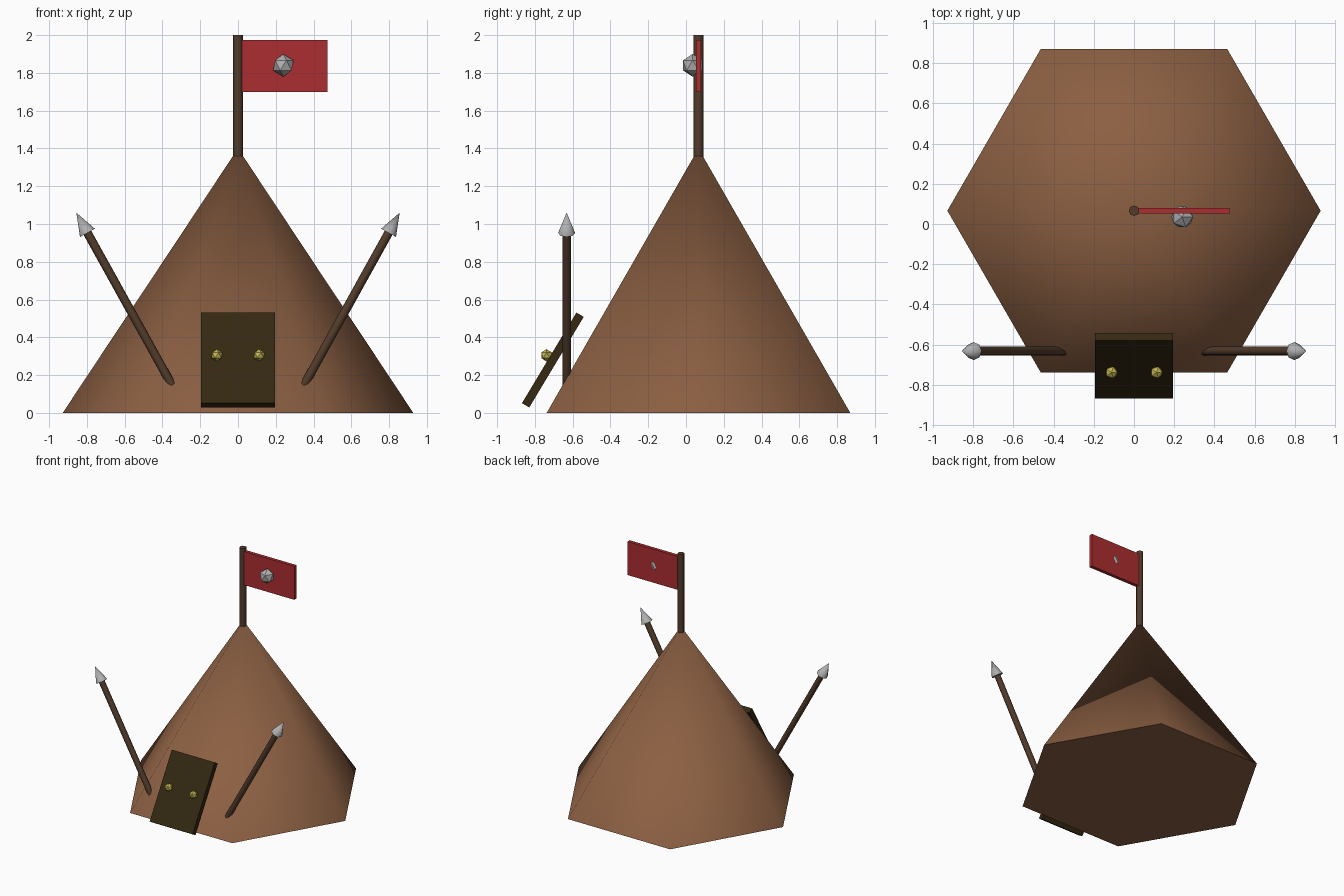
import bpy
from math import radians
from mathutils import Vector

if "Cube" in bpy.data.objects:
    bpy.data.objects.remove(bpy.data.objects["Cube"], do_unlink=True)


def material(name, rgb):
    """Flat material from 0-255 sRGB values."""
    lin = [((c / 255 + 0.055) / 1.055) ** 2.4 for c in rgb]
    mat = bpy.data.materials.new(name)
    mat.use_nodes = True
    mat.diffuse_color = (*lin, 1)
    bsdf = mat.node_tree.nodes["Principled BSDF"]
    bsdf.inputs["Base Color"].default_value = (*lin, 1)
    bsdf.inputs["Roughness"].default_value = 0.8
    return mat


canvas = material("brown canvas", (139, 95, 66))
wood = material("dark wood", (82, 60, 43))
hide = material("door brown", (52, 40, 18))
red = material("flag red", (172, 45, 49))
steel = material("steel grey", (176, 176, 176))
gold = material("gold", (200, 184, 84))

AXIS_Y = 0.066


def finish(name, mat, smooth=None):
    obj = bpy.context.object
    obj.name = name
    obj.data.materials.append(mat)
    if smooth:
        bpy.ops.object.shade_smooth_by_angle(angle=radians(smooth))
    return obj


def taper(name, start, end, r1, r2, sides, mat, smooth=None):
    """Cone or rod running from start to end."""
    a, b = Vector(start), Vector(end)
    axis = b - a
    bpy.ops.mesh.primitive_cone_add(
        vertices=sides, radius1=r1, radius2=r2, depth=axis.length,
        location=(a + b) / 2, rotation=axis.to_track_quat("Z", "Y").to_euler())
    return finish(name, mat, smooth)


def box(name, size, center, mat, tilt=0):
    bpy.ops.mesh.primitive_cube_add(size=1, location=center,
                                    rotation=(radians(tilt), 0, 0))
    bpy.context.object.scale = size
    bpy.ops.object.transform_apply(location=False, rotation=False, scale=True)
    return finish(name, mat)


def gem(name, center, radius, mat):
    bpy.ops.mesh.primitive_ico_sphere_add(subdivisions=1, radius=radius,
                                          location=center)
    return finish(name, mat)


# Tent: six-sided cone with a corner on each side, softly shaded
bpy.ops.mesh.primitive_cone_add(vertices=6, radius1=0.928, radius2=0, depth=1.4,
                                location=(0, AXIS_Y, 0.7),
                                rotation=(0, 0, radians(30)))
finish("tent", canvas, 60)

# Flag pole, flag and emblem stud
taper("flag_pole", (0, AXIS_Y, 1.2), (0, AXIS_Y, 2), 0.026, 0.026, 8, wood, 50)
box("flag", (0.455, 0.028, 0.275), (0.2475, AXIS_Y, 1.8375), red)
gem("flag_stud", (0.24, 0.035, 1.84), 0.06, steel)

# Leaning door
box("door", (0.39, 0.045, 0.56), (0, -0.705, 0.28), hide, -31)

# Mirrored door knobs and spears
for side, s in (("left", 1), ("right", -1)):
    gem(side + "_door_knob", (s * 0.112, -0.738, 0.305), 0.033, gold)
    neck = (s * 0.797, -0.632, 0.953)
    taper(side + "_spear_shaft", (s * 0.335, -0.632, 0.12), neck,
          0.023, 0.023, 8, wood, 50)
    taper(side + "_spear_head", neck, (s * 0.856, -0.632, 1.06),
          0.045, 0, 8, steel, 50)
